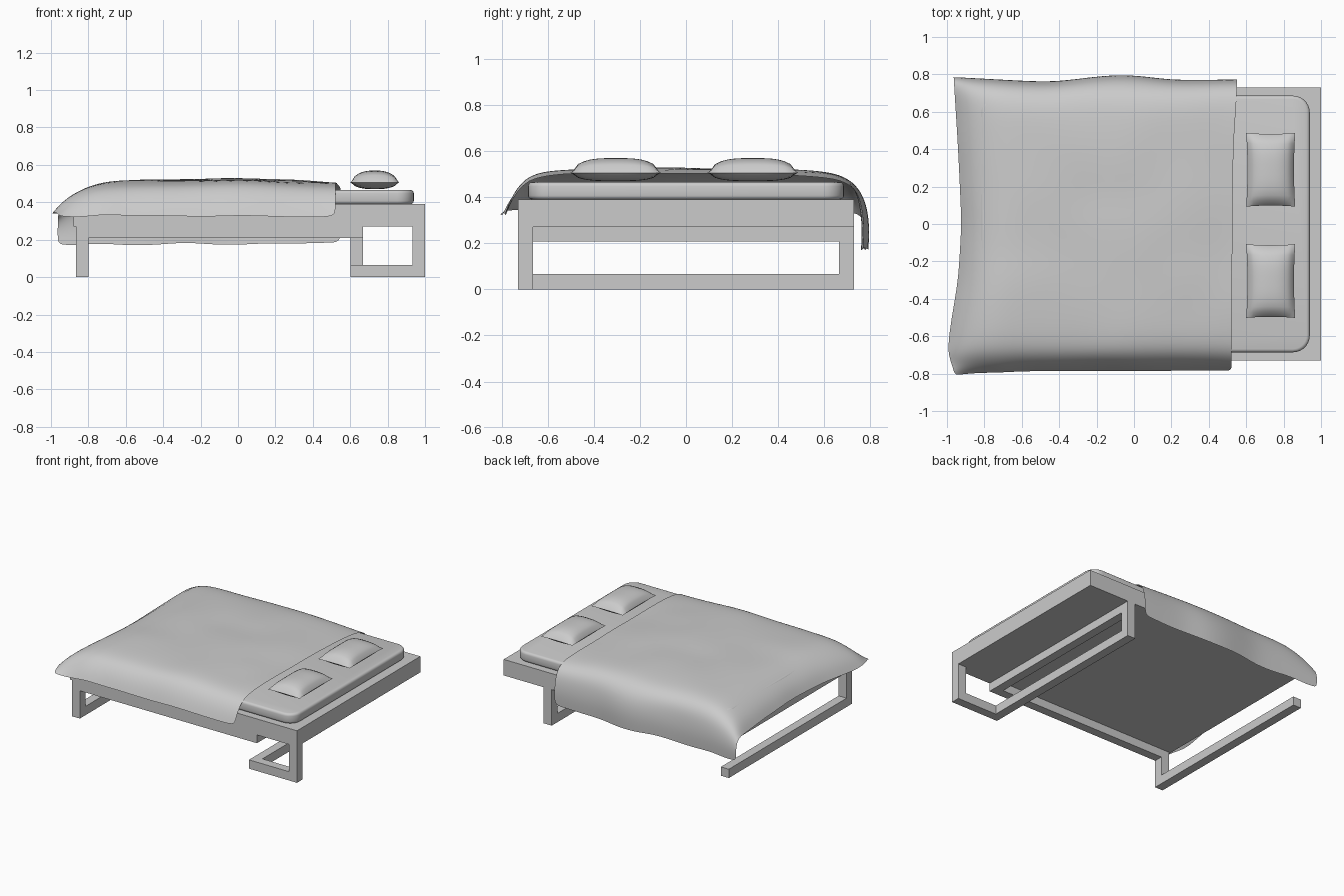
import bpy, bmesh, math
from mathutils import noise, Vector

if "Cube" in bpy.data.objects:
    bpy.data.objects.remove(bpy.data.objects["Cube"])


def make(name, bm, smooth=None):
    bmesh.ops.recalc_face_normals(bm, faces=bm.faces)
    me = bpy.data.meshes.new(name)
    bm.to_mesh(me)
    bm.free()
    ob = bpy.data.objects.new(name, me)
    bpy.context.collection.objects.link(ob)
    if smooth:
        bpy.ops.object.select_all(action='DESELECT')
        ob.select_set(True)
        bpy.context.view_layer.objects.active = ob
        bpy.ops.object.shade_smooth_by_angle(angle=math.radians(smooth))
    return ob


def add_box(bm, lo, hi):
    verts = bmesh.ops.create_cube(bm, size=1)["verts"]
    for v in verts:
        v.co = Vector([(l + h) / 2 + c * (h - l) for l, h, c in zip(lo, hi, v.co)])
    return verts


def interp(table, x):
    for (a, fa), (b, fb) in zip(table, table[1:]):
        if x <= b:
            return fa + (fb - fa) * max(0, (x - a) / (b - a))
    return table[-1][1]


W, T = 0.73, 0.066          # half width of the frame, bar thickness

# Platform
bm = bmesh.new()
add_box(bm, (-0.88, -W, 0.27), (1.0, W, 0.39))
make("platform", bm)

# One continuous bent bar: head post, floor loop, cross rail, side rail, foot post, foot bar
A, F = 0.602, -0.866
bars = {
    "head_post": ((1 - T, -W, 0), (1, -W + T, 0.27)),
    "head_floor_side_bar": ((A + T, -W, 0), (1 - T, -W + T, T)),
    "head_floor_cross_bar": ((A, -W, 0), (A + T, W, T)),
    "head_inner_post": ((A, W - T, T), (A + T, W, 0.21)),
    "upper_cross_rail": ((A, -W, 0.208), (A + T, W, 0.27)),
    "side_rail": ((F, -W, 0.208), (A, -W + T, 0.27)),
    "foot_post": ((F, -W, T), (F + T, -W + T, 0.208)),
    "foot_floor_bar": ((F, -W, 0), (F + T, W, T)),
}
for name, (lo, hi) in bars.items():
    bm = bmesh.new()
    add_box(bm, lo, hi)
    make(name, bm)

# Mattress with rounded corners and softened edges
bm = bmesh.new()
add_box(bm, (-0.82, -0.686, 0.39), (0.94, 0.686, 0.466))
upright = [e for e in bm.edges if abs(e.verts[0].co.z - e.verts[1].co.z) > 0.01]
bmesh.ops.bevel(bm, geom=upright, offset=0.09, segments=7, profile=0.5, affect='EDGES')
rims = [e for e in bm.edges if abs(e.verts[0].co.z - e.verts[1].co.z) < 0.001]
bmesh.ops.bevel(bm, geom=rims, offset=0.018, segments=3, profile=0.5, affect='EDGES')
make("mattress", bm, 40)

# Pillows: a cube pinched to a thin seam around its rim
for name, cy in (("pillow_left", 0.29), ("pillow_right", -0.305)):
    bm = bmesh.new()
    bmesh.ops.create_cube(bm, size=2)
    bmesh.ops.subdivide_edges(bm, edges=bm.edges[:], cuts=13, use_grid_fill=True)
    for v in bm.verts:
        u, w, s = v.co
        puff = (max(0, 1 - abs(u) ** 2.4) * max(0, 1 - abs(w) ** 3.2)) ** 0.55
        h = 0.064 if s > 0 else 0.036
        waist_x = 1 - 0.05 * (1 - w * w)
        waist_y = 1 - 0.03 * (1 - u * u)
        v.co = (0.731 + 0.131 * u * waist_x, cy + 0.197 * w * waist_y,
                0.506 + h * s * puff)
    bmesh.ops.remove_doubles(bm, verts=bm.verts, dist=0.0005)
    make(name, bm, 60)

# Blanket: cross profile (y, z, hang) swept along x, drooping at the foot
profile = [(-0.785, 0.325, 1), (-0.765, 0.375, .8), (-0.735, 0.43, .5), (-0.685, 0.483, .2),
           (-0.60, 0.508, 0), (-0.45, 0.514, 0), (-0.3, 0.518, 0), (-0.15, 0.52, 0),
           (0, 0.522, 0), (0.15, 0.52, 0), (0.3, 0.518, 0), (0.45, 0.514, 0),
           (0.60, 0.508, 0), (0.69, 0.487, .1), (0.742, 0.435, .35), (0.765, 0.36, .6),
           (0.775, 0.27, .8), (0.77, 0.175, 1)]
stations = [(0.0, 0), (0.05, 0), (0.15, 0), (0.25, 0), (0.35, 0), (0.45, 0), (0.55, 0),
            (0.65, 0), (0.75, 0), (0.83, 0.006), (0.89, 0.025), (0.94, 0.06),
            (0.975, 0.105), (1.0, 0.16)]
foot_x = [(-0.79, -0.955), (-0.67, -1.0), (-0.5, -0.975), (-0.3, -0.94), (0, -0.922),
          (0.4, -0.94), (0.79, -0.965)]
head_x = [(-0.79, 0.52), (0.4, 0.53), (0.7, 0.55), (0.79, 0.55)]
bulge = [(-0.95, 0.012), (-0.45, -0.015), (-0.05, 0.033), (0.2, -0.005), (0.55, 0.0)]
crown = [(-0.9, -0.008), (-0.6, -0.002), (0.0, 0.009), (0.2, 0.0), (0.4, -0.006), (0.55, -0.015)]

bm = bmesh.new()
rows = []
for t, drop in stations:
    row = []
    for y, z, hang in profile:
        hx, fx = interp(head_x, y), interp(foot_x, y)
        x = hx + (fx - hx) * t
        n = noise.noise(Vector((x * 4, y * 4, 1.7)))
        m = noise.noise(Vector((x * 5, 3.1, y)))
        flat = 1 - hang
        z += flat * (interp(crown, x) + 0.012 * n) - drop * flat + hang * 0.02 * m
        if y > 0.6:
            y += interp(bulge, x) * min(1, hang * 1.6)
        elif y < -0.6:
            y -= 0.022 * hang * max(0, (t - 0.8) / 0.2) + 0.01 * hang * m
        row.append(bm.verts.new((x, y, z)))
    rows.append(row)
for a, b in zip(rows, rows[1:]):
    for i in range(len(a) - 1):
        bm.faces.new((a[i], a[i + 1], b[i + 1], b[i]))
blanket = make("blanket", bm, 80)
if sum(p.normal.z for p in blanket.data.polygons) < 0:
    blanket.data.flip_normals()
sub = blanket.modifiers.new("soft_folds", 'SUBSURF')
sub.levels = sub.render_levels = 2
